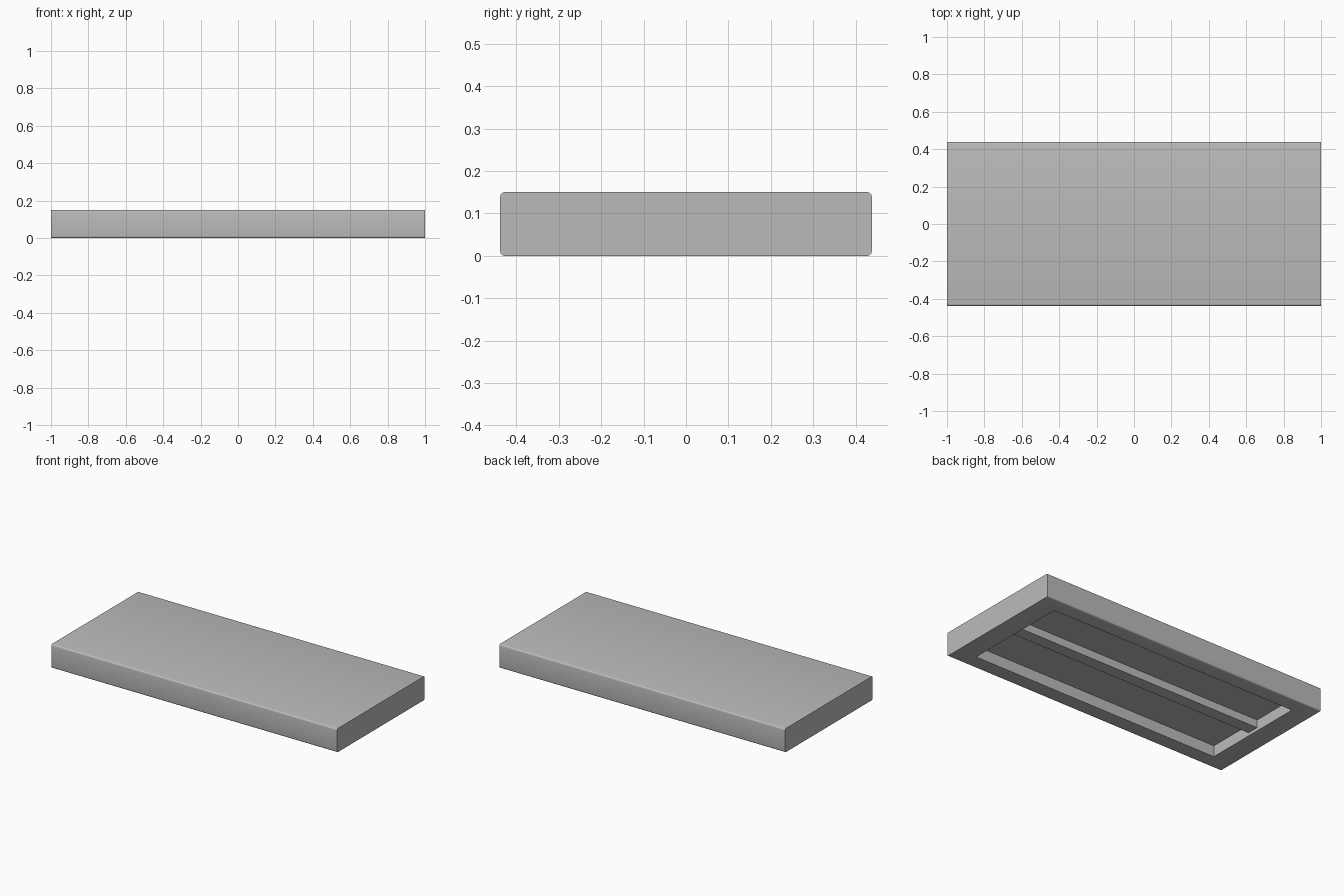
import bpy
import bmesh

LENGTH, WIDTH, HEIGHT = 2.0, 0.876, 0.15
POCKET_X, POCKET_Y, POCKET_DEPTH = 0.87, 0.34, 0.07
RIB_HALF, RIB_BOTTOM = 0.038, 0.02

default = bpy.data.objects.get("Cube")
if default:
    bpy.data.objects.remove(default, do_unlink=True)

grey = bpy.data.materials.new("plain grey")
grey.use_nodes = True
grey.diffuse_color = (0.5, 0.5, 0.5, 1)
grey.node_tree.nodes["Principled BSDF"].inputs["Base Color"].default_value = (0.5, 0.5, 0.5, 1)


def box(bm, size, z_low):
    """Add a box centred on x and y, with its base at z_low."""
    verts = bmesh.ops.create_cube(bm, size=1)["verts"]
    for v in verts:
        v.co.x *= size[0]
        v.co.y *= size[1]
        v.co.z = z_low + (v.co.z + 0.5) * size[2]


def finish(bm, name):
    bmesh.ops.recalc_face_normals(bm, faces=bm.faces)
    mesh = bpy.data.meshes.new(name)
    bm.to_mesh(mesh)
    bm.free()
    mesh.materials.append(grey)
    obj = bpy.data.objects.new(name, mesh)
    bpy.context.collection.objects.link(obj)
    return obj


# Slab with softened long edges and a pocket in the underside
bm = bmesh.new()
box(bm, (LENGTH, WIDTH, HEIGHT), 0)
long_edges = [e for e in bm.edges if abs(e.verts[0].co.x - e.verts[1].co.x) > 1]
bmesh.ops.bevel(bm, geom=long_edges, offset=0.01, segments=4, profile=0.5, affect="EDGES")
bm.normal_update()
base = min(bm.faces, key=lambda f: f.normal.z)
bmesh.ops.inset_region(bm, faces=[base], thickness=0.1)
for v in base.verts:
    v.co.x = POCKET_X if v.co.x > 0 else -POCKET_X
    v.co.y = POCKET_Y if v.co.y > 0 else -POCKET_Y
roof = bmesh.ops.extrude_discrete_faces(bm, faces=[base])["faces"][0]
bmesh.ops.translate(bm, verts=roof.verts, vec=(0, 0, POCKET_DEPTH))
slab = finish(bm, "slab")

bpy.ops.object.select_all(action="DESELECT")
slab.select_set(True)
bpy.context.view_layer.objects.active = slab
bpy.ops.object.shade_smooth_by_angle(angle=0.6)

# Stiffening rib along the middle of the pocket
bm = bmesh.new()
box(bm, (2 * POCKET_X + 0.02, 2 * RIB_HALF, POCKET_DEPTH - RIB_BOTTOM + 0.01), RIB_BOTTOM)
finish(bm, "underside_rib")
